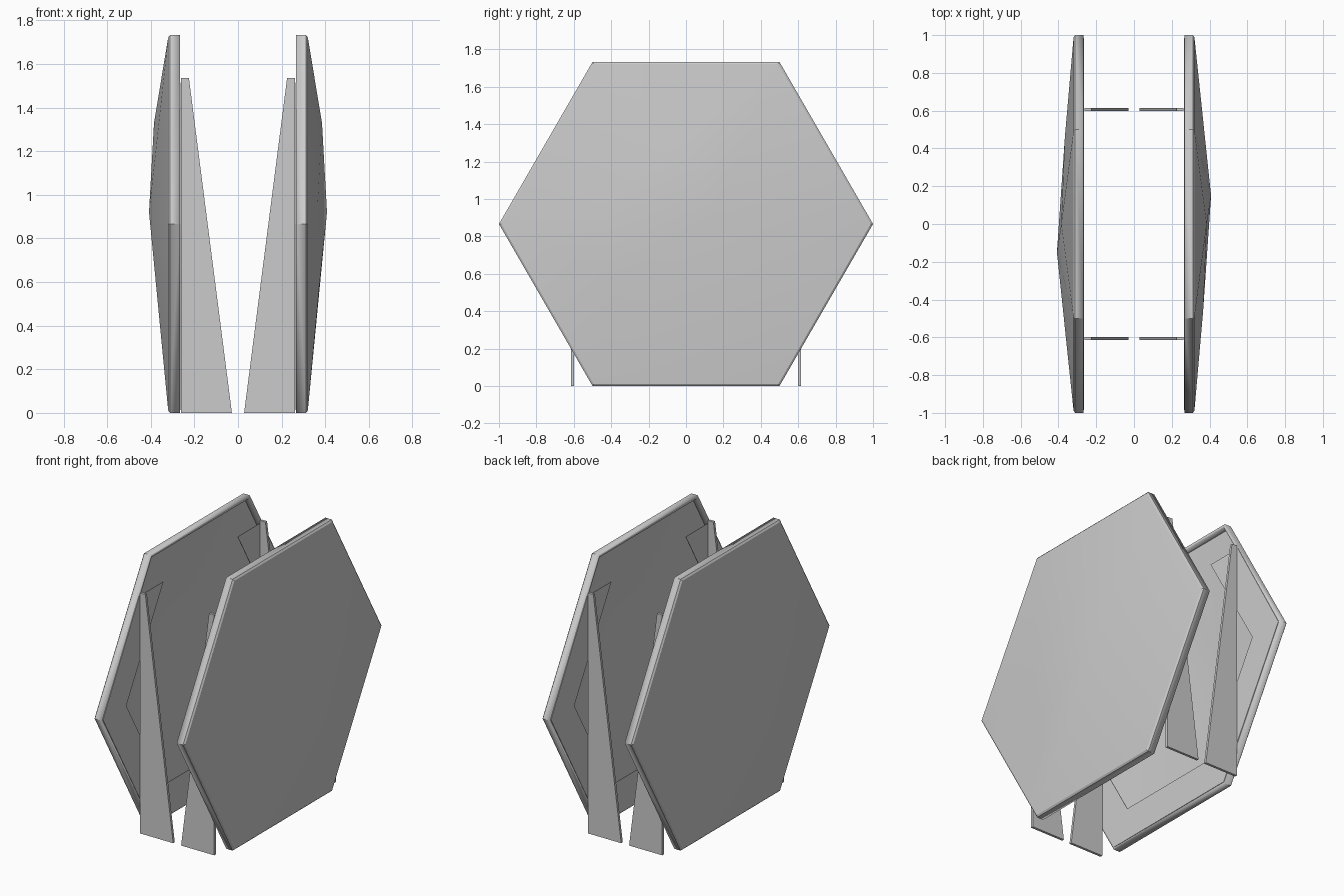
import bpy
import bmesh
import math
from mathutils import Matrix

old = bpy.data.objects.get("Cube")
if old:
    bpy.data.objects.remove(old, do_unlink=True)

grey = bpy.data.materials.new("plain_grey")
grey.use_nodes = True
grey.diffuse_color = (0.6, 0.6, 0.6, 1)
grey.node_tree.nodes["Principled BSDF"].inputs["Base Color"].default_value = (0.6, 0.6, 0.6, 1)

MID = math.sin(math.radians(60))  # height of the hexagon centre


def add_object(name, bm, turn, smooth=False):
    """Turn the part about z and put it in the scene."""
    bm.transform(Matrix.Rotation(turn, 4, "Z"))
    mesh = bpy.data.meshes.new(name)
    bm.to_mesh(mesh)
    bm.free()
    mesh.materials.append(grey)
    obj = bpy.data.objects.new(name, mesh)
    bpy.context.collection.objects.link(obj)
    if smooth:
        bpy.ops.object.select_all(action="DESELECT")
        obj.select_set(True)
        bpy.context.view_layer.objects.active = obj
        bpy.ops.object.shade_smooth_by_angle(angle=math.radians(25))
    return obj


def hexagon(x, radius):
    return [(x, radius * math.cos(i * math.pi / 3),
             MID + radius * math.sin(i * math.pi / 3)) for i in range(6)]


def panel(name, turn):
    """Hollow hexagonal shell with a low, slightly uneven dome."""
    bm = bmesh.new()
    peaks = [(0.408, 0.15, 0.92), (0.385, 0, 1.33), (0.366, -0.46, 0.97), (0.372, -0.36, 0.57)]
    for co in hexagon(0.267, 1) + hexagon(0.312, 1) + hexagon(0.32, 0.988) + peaks:
        bm.verts.new(co)
    bmesh.ops.convex_hull(bm, input=bm.verts)
    bmesh.ops.recalc_face_normals(bm, faces=bm.faces)
    bm.normal_update()
    back = [f for f in bm.faces if f.normal.x < -0.9]
    bmesh.ops.delete(bm, geom=back, context="FACES")
    bmesh.ops.dissolve_limit(bm, angle_limit=0.002, verts=bm.verts, edges=bm.edges)
    obj = add_object(name, bm, turn, smooth=True)
    shell = obj.modifiers.new("wall", "SOLIDIFY")
    shell.thickness = 0.018
    shell.offset = -1
    shell.use_even_offset = True


def mounting_frame(name, turn):
    """Thin sheet around five sides of the open back, missing at the top."""
    bm = bmesh.new()
    ring = hexagon(0.264, 0.985)
    hole = hexagon(0.264, 0.75)
    top = hole[1][2]
    outer = [(0.264, 0.62, top)] + [ring[i] for i in (0, 5, 4, 3)] + [(0.264, -0.62, top)]
    inner = [hole[i] for i in (1, 0, 5, 4, 3, 2)]
    a = [bm.verts.new(co) for co in outer]
    b = [bm.verts.new(co) for co in inner]
    for i in range(5):
        bm.faces.new((a[i], a[i + 1], b[i + 1], b[i]))
    sheet = bmesh.ops.extrude_face_region(bm, geom=bm.faces[:])
    moved = [v for v in sheet["geom"] if isinstance(v, bmesh.types.BMVert)]
    bmesh.ops.translate(bm, verts=moved, vec=(0.003, 0, 0))
    bmesh.ops.recalc_face_normals(bm, faces=bm.faces)
    add_object(name, bm, turn)


def leg(name, y, turn):
    """Flat tapered fin standing on the ground."""
    bm = bmesh.new()
    profile = [(0.028, 0), (0.262, 0), (0.262, 1.535), (0.225, 1.535)]
    face = bm.faces.new([bm.verts.new((x, y - 0.008, z)) for x, z in profile])
    fin = bmesh.ops.extrude_face_region(bm, geom=[face])
    moved = [v for v in fin["geom"] if isinstance(v, bmesh.types.BMVert)]
    bmesh.ops.translate(bm, verts=moved, vec=(0, 0.016, 0))
    bmesh.ops.recalc_face_normals(bm, faces=bm.faces)
    add_object(name, bm, turn)


# The two halves are the same, turned half way round
for side, turn, s in (("left", 0, 1), ("right", math.pi, -1)):
    panel(side + "_panel", turn)
    mounting_frame(side + "_mounting_frame", turn)
    leg(side + "_front_leg", -0.606 * s, turn)
    leg(side + "_back_leg", 0.606 * s, turn)
